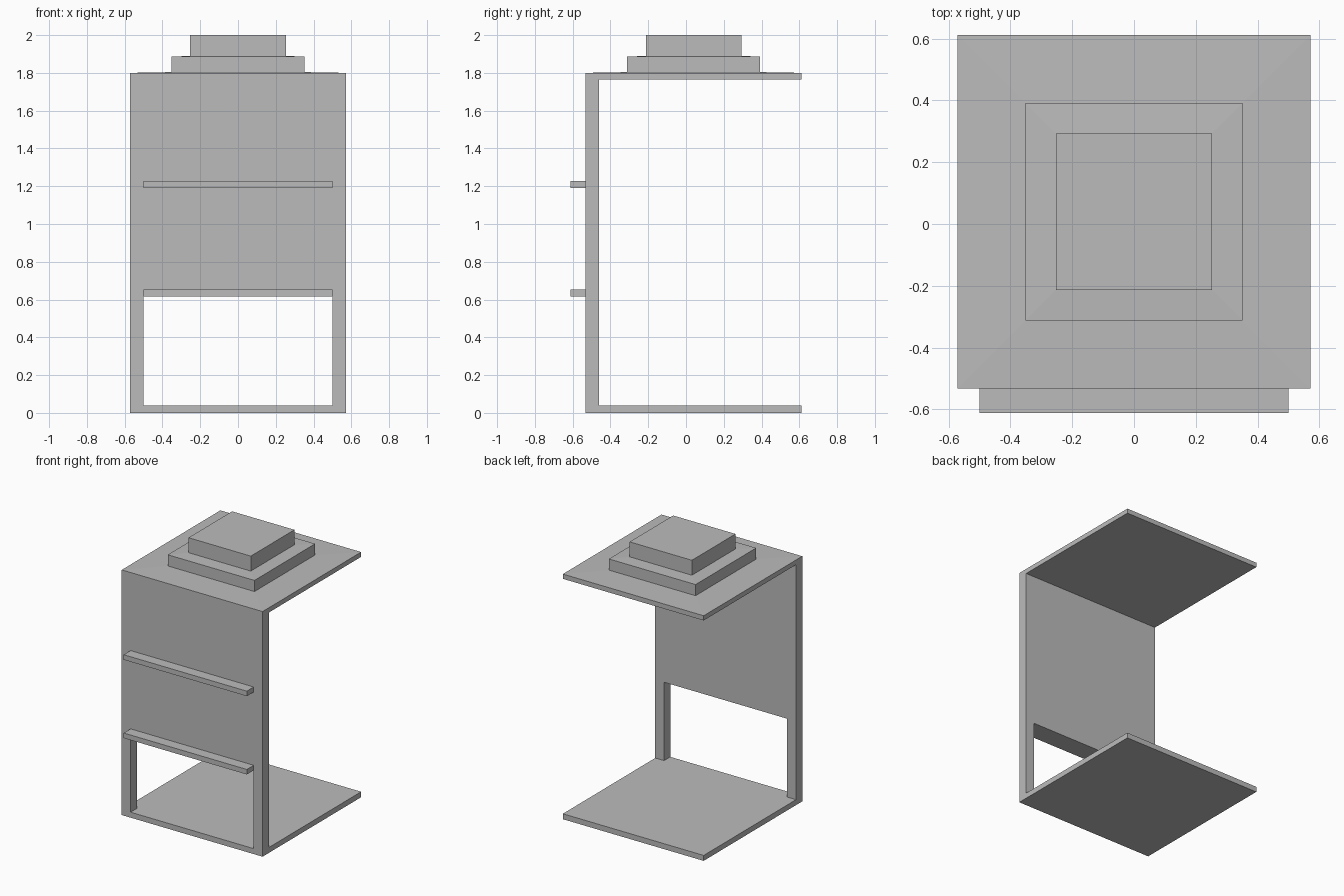
import bpy, bmesh
from mathutils import Vector

if "Cube" in bpy.data.objects:
    bpy.data.objects.remove(bpy.data.objects["Cube"], do_unlink=True)

GREY = (0.5, 0.5, 0.5, 1)
grey = bpy.data.materials.new("plain grey")
grey.use_nodes = True
grey.diffuse_color = GREY
grey.node_tree.nodes["Principled BSDF"].inputs["Base Color"].default_value = GREY

HALF = 0.572                  # half width of the body
FRONT, BACK = -0.532, 0.612   # body depth
INNER = -0.46                 # back of the front wall
FLOOR, ROOF, TOP = 0.04, 1.765, 1.8
OPEN_HALF, OPEN_TOP = 0.5, 0.615


def finish(bm, name):
    bmesh.ops.recalc_face_normals(bm, faces=bm.faces)
    mesh = bpy.data.meshes.new(name)
    bm.to_mesh(mesh)
    bm.free()
    mesh.materials.append(grey)
    obj = bpy.data.objects.new(name, mesh)
    bpy.context.collection.objects.link(obj)
    return obj


def box(name, low, high):
    bm = bmesh.new()
    bmesh.ops.create_cube(bm, size=1)
    low, high = Vector(low), Vector(high)
    for v in bm.verts:
        v.co = (low + high) / 2 + v.co * (high - low)
    return finish(bm, name)


# C-shaped body: side profile extruded across the width
profile = [(FRONT, 0), (BACK, 0), (BACK, FLOOR), (INNER, FLOOR),
           (INNER, ROOF), (BACK, ROOF), (BACK, TOP), (FRONT, TOP)]
bm = bmesh.new()
side = bm.faces.new([bm.verts.new((-HALF, y, z)) for y, z in profile])
grown = bmesh.ops.extrude_face_region(bm, geom=[side])["geom"]
bmesh.ops.translate(bm, vec=(2 * HALF, 0, 0),
                    verts=[v for v in grown if isinstance(v, bmesh.types.BMVert)])
bmesh.ops.recalc_face_normals(bm, faces=bm.faces)

# Stepped cap: each tier is inset on a slight rise, then pulled up
cap = max(bm.faces, key=lambda f: f.calc_center_median().z)
for inset, rise, top in ((0.22, 0.004, 1.886), (0.099, 0.004, 2.0)):
    bmesh.ops.inset_region(bm, faces=[cap], thickness=inset, use_even_offset=True)
    for v in cap.verts:
        v.co.z += rise
    bmesh.ops.inset_region(bm, faces=[cap], thickness=0)
    for v in cap.verts:
        v.co.z = top
body = finish(bm, "body")

# Opening through the lower front wall
cutter = box("opening_cutter", (-OPEN_HALF, FRONT - 0.2, FLOOR),
             (OPEN_HALF, INNER + 0.1, OPEN_TOP))
cutter.hide_render = True
cut = body.modifiers.new("opening", "BOOLEAN")
cut.operation = "DIFFERENCE"
cut.solver = "EXACT"
cut.object = cutter
bpy.context.view_layer.objects.active = body
bpy.ops.object.modifier_apply(modifier=cut.name)
bpy.data.objects.remove(cutter, do_unlink=True)

# Ledges on the front wall
for name, z in (("lower_ledge", OPEN_TOP), ("upper_ledge", 1.19)):
    box(name, (-OPEN_HALF, -0.612, z), (OPEN_HALF, FRONT, z + 0.037))
